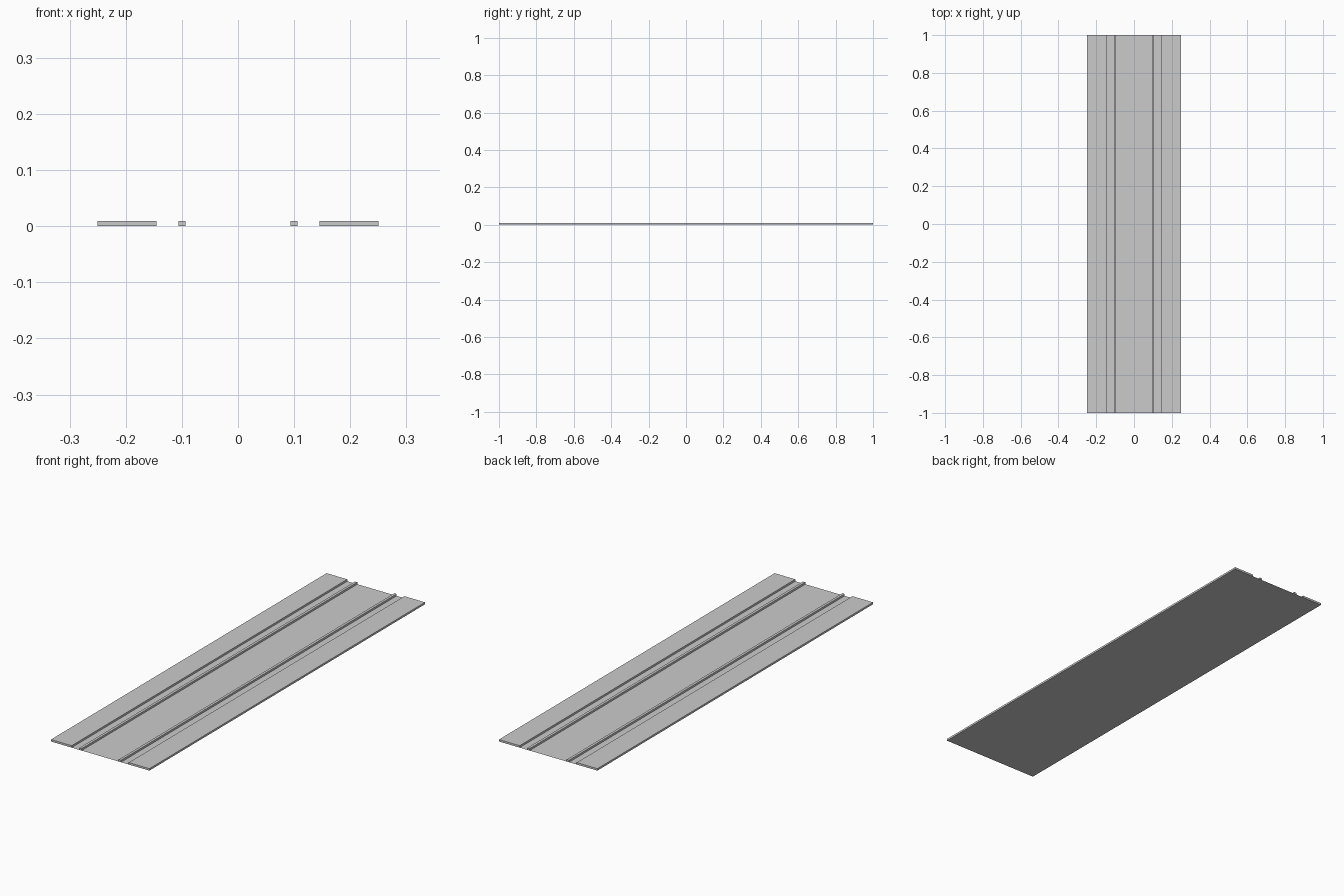
import bpy, bmesh

if "Cube" in bpy.data.objects:
    bpy.data.objects.remove(bpy.data.objects["Cube"])

H = 0.009        # height of pavements and kerb strips
L = 1.0          # half length


def slab(name, x0, x1, z0, z1, segments=1):
    """Closed box running along y, or a flat sheet when z0 == z1."""
    bm = bmesh.new()
    ys = [-L + 2 * L * i / segments for i in range(segments + 1)]
    section = [(x0, z0), (x1, z0)]
    if z1 > z0:
        section += [(x1, z1), (x0, z1)]
    rings = [[bm.verts.new((x, y, z)) for x, z in section] for y in ys]
    n = len(section)
    for a, b in zip(rings, rings[1:]):
        for i in range(n if n > 2 else 1):
            j = (i + 1) % n
            bm.faces.new((a[i], a[j], b[j], b[i]))
    if n > 2:
        bm.faces.new(rings[0])
        bm.faces.new(rings[-1])
        bmesh.ops.recalc_face_normals(bm, faces=bm.faces[:])
    mesh = bpy.data.meshes.new(name)
    bm.to_mesh(mesh)
    bm.free()
    obj = bpy.data.objects.new(name, mesh)
    bpy.context.collection.objects.link(obj)
    return obj


# Flat road surface between the pavements
slab("road_surface", -0.145, 0.145, 0.0, 0.0)

# Raised pavements and narrow kerb strips on both sides
for side, s in (("left", -1), ("right", 1)):
    for part, a, b, seg in (("pavement", 0.145, 0.25, 4),
                            ("kerb_strip", 0.094, 0.106, 1)):
        x0, x1 = sorted((s * a, s * b))
        slab(f"{part}_{side}", x0, x1, 0.0, H, seg)
